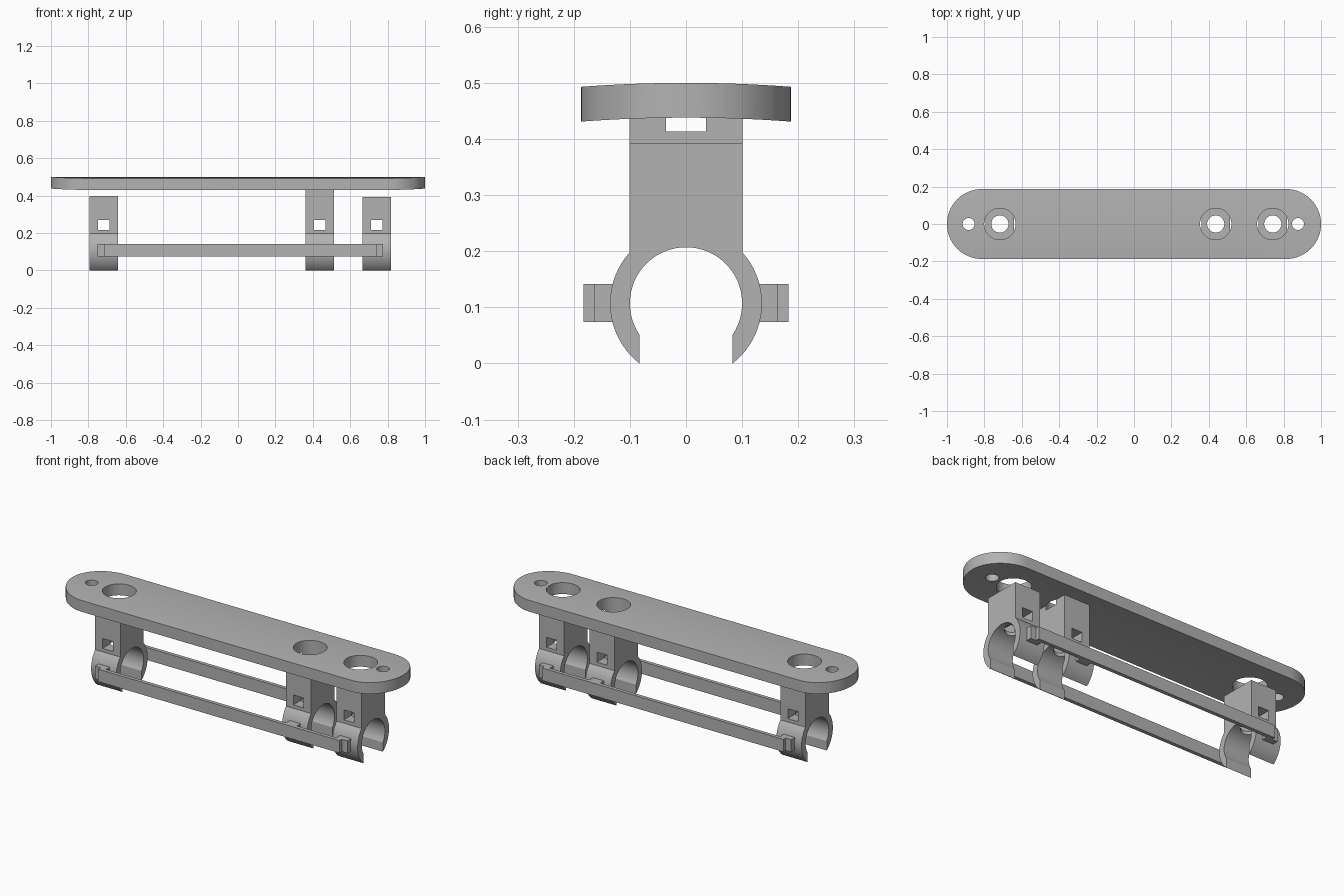
import bpy, bmesh
from math import pi, sin, cos, acos, atan2, sqrt
from mathutils import Matrix

cube = bpy.data.objects.get("Cube")
if cube:
    bpy.data.objects.remove(cube, do_unlink=True)

grey = bpy.data.materials.new("plain_grey")
grey.use_nodes = True
COLOUR = (0.45, 0.45, 0.45, 1)
grey.diffuse_color = COLOUR
grey.node_tree.nodes["Principled BSDF"].inputs["Base Color"].default_value = COLOUR


def make(name, bm):
    bmesh.ops.recalc_face_normals(bm, faces=bm.faces)
    mesh = bpy.data.meshes.new(name)
    bm.to_mesh(mesh)
    bm.free()
    mesh.materials.append(grey)
    obj = bpy.data.objects.new(name, mesh)
    bpy.context.collection.objects.link(obj)
    return obj


def prism(name, points, offset):
    """Extrude a closed outline of 3D points by an offset vector."""
    bm = bmesh.new()
    face = bm.faces.new([bm.verts.new(p) for p in points])
    ext = bmesh.ops.extrude_face_region(bm, geom=[face])
    bmesh.ops.translate(bm, vec=offset, verts=[v for v in ext["geom"] if isinstance(v, bmesh.types.BMVert)])
    return make(name, bm)


def box(name, x0, x1, y0, y1, z0, z1):
    return prism(name, [(x0, y0, z0), (x1, y0, z0), (x1, y1, z0), (x0, y1, z0)], (0, 0, z1 - z0))


def cylinder(name, x, r, z0, z1):
    bm = bmesh.new()
    bmesh.ops.create_cone(bm, cap_ends=True, segments=48, radius1=r, radius2=r, depth=z1 - z0,
                          matrix=Matrix.Translation((x, 0, (z0 + z1) / 2)))
    return make(name, bm)


def boolean(obj, cutter, operation="DIFFERENCE"):
    """Apply a boolean, then drop the helper."""
    cutter.hide_render = True
    mod = obj.modifiers.new("cut", "BOOLEAN")
    mod.operation, mod.solver, mod.object = operation, "EXACT", cutter
    bpy.context.view_layer.update()
    baked = bpy.data.meshes.new_from_object(obj.evaluated_get(bpy.context.evaluated_depsgraph_get()))
    obj.modifiers.clear()
    obj.data = baked
    bpy.data.objects.remove(cutter, do_unlink=True)


def arc(cx, cy, r, a0, a1, n):
    return [(cx + r * cos(a0 + (a1 - a0) * i / n), cy + r * sin(a0 + (a1 - a0) * i / n)) for i in range(n + 1)]


CLIPS = {"left_end": (0.742, 0.392), "middle": (0.437, 0.439), "right_end": (-0.717, 0.398)}
HALF_W = 0.076
BORE_Z = 0.107
parts = []

# Top plate: gently crowned across its width, with round ends
HALF_Y, CROWN = 0.187, 2.5
ys = [HALF_Y * 1.1 * (i / 12 - 1) for i in range(25)]
drop = lambda y: CROWN - sqrt(CROWN ** 2 - y ** 2)
section = [(-1.1, y, 0.5 - drop(y)) for y in ys] + [(-1.1, y, 0.438 - drop(y)) for y in reversed(ys)]
plate = prism("top_plate", section, (2.2, 0, 0))
end = 1 - HALF_Y
stadium = arc(end, 0, HALF_Y, -pi / 2, pi / 2, 32) + arc(-end, 0, HALF_Y, pi / 2, 3 * pi / 2, 32)
boolean(plate, prism("outline", [(x, y, 0.3) for x, y in stadium], (0, 0, 0.4)), "INTERSECT")
for x, _ in CLIPS.values():
    boolean(plate, cylinder("access_hole", x, 0.084, 0.413, 0.6))
for x in (-0.884, 0.877):
    boolean(plate, cylinder("screw_hole", x, 0.032, 0.4, 0.6))
parts.append(plate)

# Clips: block on an open ring, with a vertical bore and a square cross hole
R_OUT, R_IN, GAP, BLOCK_Y = 0.1354, 0.1, 0.083, 0.101
shoulder = acos(BLOCK_Y / R_OUT)
tip = atan2(-BORE_Z, GAP)
lip = acos(GAP / R_IN)
for name, (x, top) in CLIPS.items():
    side = arc(0, BORE_Z, R_OUT, tip, shoulder, 20) + [(BLOCK_Y, top)]
    outline = side + [(-y, z) for y, z in reversed(side)]
    outline += arc(0, BORE_Z, R_IN, pi + lip, -lip, 48)
    clip = prism(name + "_clip", [(x - HALF_W, y, z) for y, z in outline], (2 * HALF_W, 0, 0))
    boolean(clip, cylinder("bolt_hole", x, 0.046, 0.15, 0.6))
    boolean(clip, box("nut_slot", x - 0.031, x + 0.031, -0.3, 0.3, 0.216, 0.27))
    if top > 0.413:
        boolean(clip, cylinder("counterbore", x, 0.084, 0.413, 0.6))
    parts.append(clip)

# Side rails on small spacer tabs
for label, s in (("front", -1), ("back", 1)):
    parts.append(box(label + "_rail", -0.717, 0.742, *sorted((s * 0.163, s * 0.183)), 0.074, 0.142))
    for name, (x, _) in CLIPS.items():
        parts.append(box(f"{label}_{name}_tab", x - 0.033, x + 0.033,
                         *sorted((s * 0.125, s * 0.163)), 0.074, 0.142))

# Smooth the curved surfaces, keeping edges sharp
bpy.ops.object.select_all(action="DESELECT")
for obj in parts:
    obj.select_set(True)
bpy.context.view_layer.objects.active = plate
bpy.ops.object.shade_smooth_by_angle(angle=0.5)
